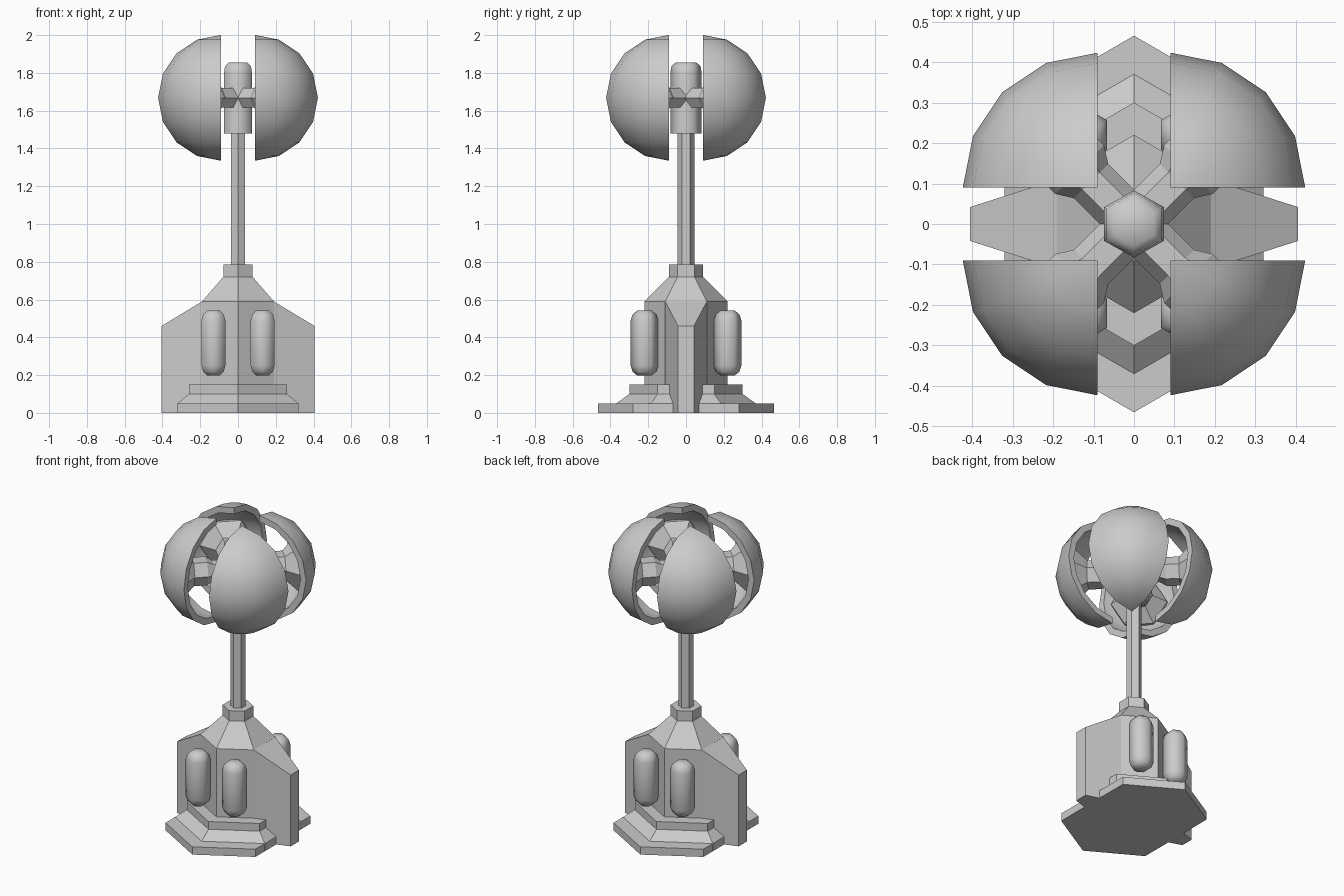
import bpy, bmesh
from math import sin, cos, pi, sqrt, radians
from mathutils import Matrix, Vector

if "Cube" in bpy.data.objects:
    bpy.data.objects.remove(bpy.data.objects["Cube"])


def make(name, rings, matrix=Matrix(), smooth=None):
    """Skin a stack of equal-sized point rings and cap both ends."""
    bm = bmesh.new()
    loops = [[bm.verts.new(matrix @ Vector(p)) for p in r] for r in rings]
    n = len(loops[0])
    for a, b in zip(loops, loops[1:]):
        for i in range(n):
            j = (i + 1) % n
            bm.faces.new((a[i], a[j], b[j], b[i]))
    bm.faces.new(loops[0][::-1])
    bm.faces.new(loops[-1])
    return finish(name, bm, smooth)


def finish(name, bm, smooth=None):
    bmesh.ops.remove_doubles(bm, verts=bm.verts, dist=1e-5)
    bmesh.ops.recalc_face_normals(bm, faces=bm.faces)
    me = bpy.data.meshes.new(name)
    bm.to_mesh(me)
    bm.free()
    ob = bpy.data.objects.new(name, me)
    bpy.context.collection.objects.link(ob)
    if smooth:
        bpy.ops.object.select_all(action='DESELECT')
        ob.select_set(True)
        bpy.context.view_layer.objects.active = ob
        bpy.ops.object.shade_smooth_by_angle(angle=radians(smooth))
    return ob


def hexa(r, z, sx=1.0):
    """Hexagon with corners on the +y and -y axis."""
    return [(sx * r * cos(pi / 2 + i * pi / 3), r * sin(pi / 2 + i * pi / 3), z)
            for i in range(6)]


def hex_stack(name, profile, matrix=Matrix(), smooth=None, sx=1.0):
    return make(name, [hexa(r, z, sx) for r, z in profile], matrix, smooth)


# Hexagonal core, sloped shoulder and collar
hex_stack("body", [(.22, 0), (.22, .59), (.09, .72), (.09, .785)])

# Stepped foot
hex_stack("foot", [(.37, 0), (.37, .05), (.30, .10), (.30, .15)])

# Low front and back ledges of the foot
for s, side in ((-1, "front"), (1, "back")):
    outline = [(-.32, .185), (0, .37), (.32, .185), (.32, .28), (0, .465), (-.32, .28)]
    make(side + "_ledge", [[(x, s * y, z) for x, y in outline] for z in (0, .05)])

# Tapered side buttresses
for s, side in ((-1, "left"), (1, "right")):
    rings = [[(s * x, -y, 0), (s * x, y, 0), (s * x, y, z), (s * x, -y, z)]
             for x, y, z in ((.19, .11, .59), (.405, .042, .46))]
    make(side + "_buttress", rings)

# Rounded canisters on the body
canister = [(.038, .198), (.062, .217), (.073, .25), (.073, .49), (.062, .522), (.038, .542)]
for x in (-.13, .13):
    for y in (-.22, .22):
        hex_stack("canister", canister, Matrix.Translation((x, y, 0)), 80)

# Pole and head core
hex_stack("pole", [(.044, .78), (.044, 1.50)])
hex_stack("head_core", [(.083, 1.48), (.083, 1.80), (.077, 1.835), (.055, 1.855)],
          smooth=80, sx=1.03)

# Four hollow quarter shells, each with a flared spoke to the core
ZC, GAP, OUT, INN = 1.668, .09, .333, .293


def lune_point(r, i, j):
    az, el = i * pi / 8, -pi / 2 + j * pi / 8
    return (GAP + r * cos(el) * cos(az), GAP + r * cos(el) * sin(az), ZC + r * sin(el))


spoke = [(.06, .03), (.06, .15), (.085, .19), (.085, .27), (.165, .35), (.165, .37)]
for k in range(4):
    turn = Matrix.Rotation(k * pi / 2, 4, 'Z')
    bm = bmesh.new()
    grid = {(r, i, j): bm.verts.new(turn @ Vector(lune_point(r, i, j)))
            for r in (OUT, INN) for i in range(5) for j in range(9)}

    def quad(*keys):
        bm.faces.new([grid[key] for key in keys])

    for j in range(8):
        for i in range(4):
            for r in (OUT, INN):
                quad((r, i, j), (r, i + 1, j), (r, i + 1, j + 1), (r, i, j + 1))
        for i in (0, 4):
            quad((OUT, i, j), (INN, i, j), (INN, i, j + 1), (OUT, i, j + 1))
    finish("shell", bm, 40)

    # Lay the spoke along the diagonal, a flat side facing up
    aim = (Matrix.Translation((0, 0, ZC)) @ Matrix.Rotation(pi / 4 + k * pi / 2, 4, 'Z')
           @ Matrix.Rotation(pi / 2, 4, 'Y'))
    hex_stack("spoke", spoke, aim)
